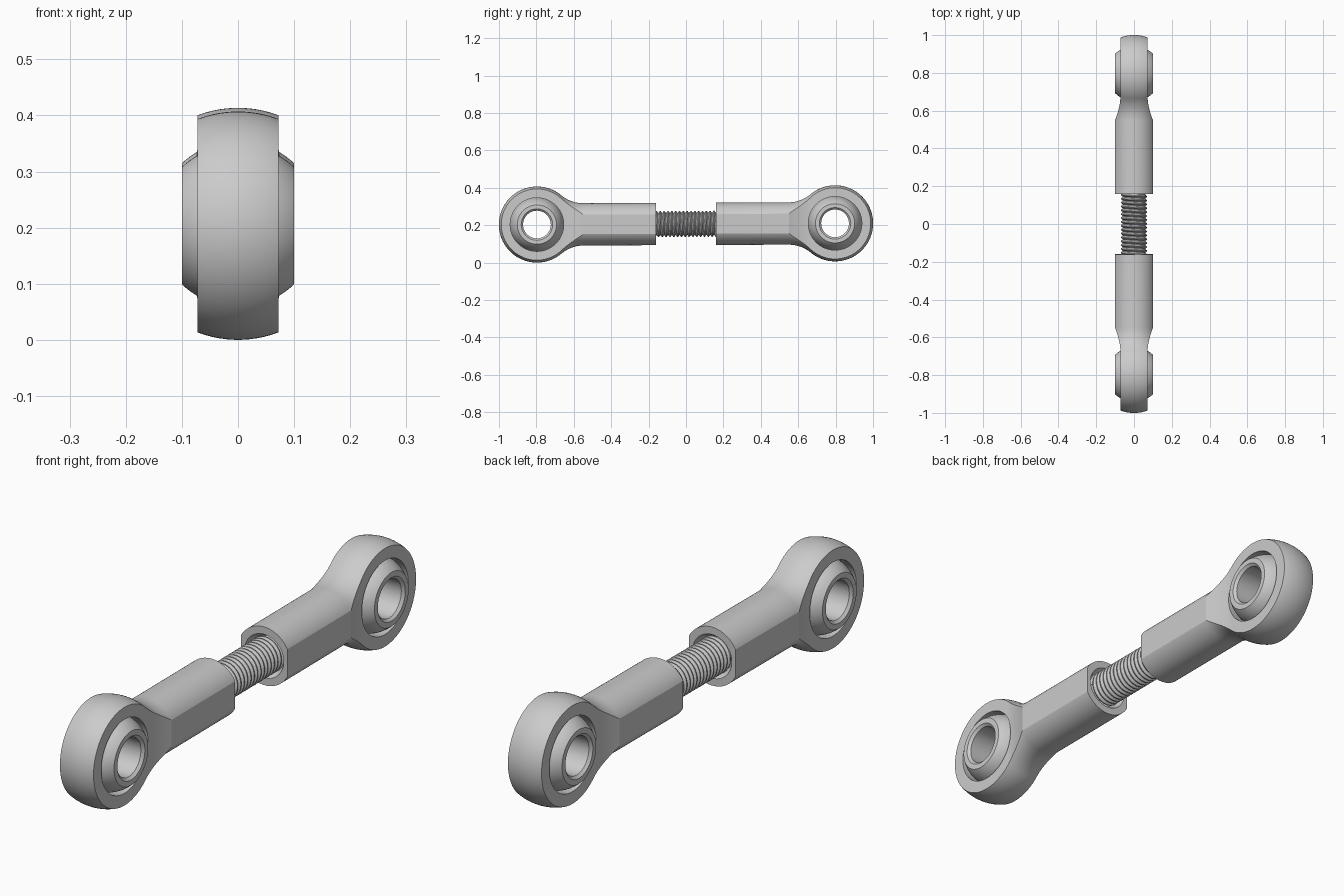
import bpy, bmesh
from math import sin, cos, pi, radians, atan2, hypot, sqrt
from mathutils import Matrix

if "Cube" in bpy.data.objects:
    bpy.data.objects.remove(bpy.data.objects["Cube"])

EYE_Y, EYE_R = 0.797, 0.2035      # eye centre distance and outer sphere radius
SHANK_R, SHANK_X = 0.113, 0.10    # shank radius and flat half-width
SHANK_END = EYE_Y - 0.16          # shank end, measured from the eye centre
EYE_X = 0.072                     # eye half-width
# the whole rod leans very slightly
LEAN = Matrix.Translation((0, 0, 0.2068)) @ Matrix.Rotation(0.0041, 4, 'X')


def finish(name, bm):
    bmesh.ops.remove_doubles(bm, verts=bm.verts, dist=1e-5)
    bmesh.ops.recalc_face_normals(bm, faces=bm.faces)
    me = bpy.data.meshes.new(name)
    bm.to_mesh(me)
    bm.free()
    ob = bpy.data.objects.new(name, me)
    bpy.context.collection.objects.link(ob)
    return ob


def lathe(name, pts, axis='Y', n=96, closed=False):
    """Revolve (radius, position) points round the Y or X axis."""
    bm = bmesh.new()
    rings = []
    for i in range(n):
        a = 2 * pi * (i + 0.5) / n
        rings.append([bm.verts.new((r * cos(a), p, r * sin(a)) if axis == 'Y'
                                   else (p, r * cos(a), r * sin(a))) for r, p in pts])
    m = len(pts)
    for i in range(n):
        a, b = rings[i], rings[(i + 1) % n]
        for j in range(m if closed else m - 1):
            k = (j + 1) % m
            bm.faces.new((a[j], a[k], b[k], b[j]))
    return finish(name, bm)


def select(ob):
    bpy.ops.object.select_all(action='DESELECT')
    ob.select_set(True)
    bpy.context.view_layer.objects.active = ob


def boolean(ob, cutter, op):
    mod = ob.modifiers.new(op, 'BOOLEAN')
    mod.operation, mod.object, mod.solver = op, cutter, 'EXACT'
    select(ob)
    bpy.ops.object.modifier_apply(modifier=mod.name)
    bpy.data.objects.remove(cutter)


def smooth(ob, deg):
    select(ob)
    bpy.ops.object.shade_smooth_by_angle(angle=radians(deg))


# Housing: sphere blended by a fillet into a cylinder, with a countersunk end
fc, fr = (0.25, SHANK_R + 0.187), 0.187
t = atan2(fc[1], fc[0])
prof = [(EYE_R * sin(a), EYE_R * cos(a)) for a in (pi + (t - pi) * i / 40 for i in range(41))]
for i in range(1, 17):
    a = t - pi + (pi / 2 - t) * i / 16
    prof.append((fc[1] + fr * sin(a), fc[0] + fr * cos(a)))
prof += [(SHANK_R, SHANK_END), (0.084, SHANK_END), (0.066, SHANK_END - 0.03), (0, SHANK_END - 0.03)]
prof[0] = (0, -EYE_R)
housing = lathe("rod_end_housing_front", prof)

# Side flats: narrow at the eye, curving out to the shank
side = [(EYE_X, -0.3)]
for i in range(13):
    u = i / 12
    side.append((EYE_X + (SHANK_X - EYE_X) * u ** 1.6, 0.13 + 0.117 * u))
side.append((SHANK_X, 0.8))
outline = side + [(-x, y) for x, y in reversed(side)]
bm = bmesh.new()
face = bm.faces.new([bm.verts.new((x, y, -0.4)) for x, y in outline])
ext = bmesh.ops.extrude_face_region(bm, geom=[face])
for v in ext['geom']:
    if isinstance(v, bmesh.types.BMVert):
        v.co.z = 0.4
boolean(housing, finish("flats_cutter", bm), 'INTERSECT')

# Eye opening
boolean(housing, lathe("eye_cutter", [(0, -0.3), (0.143, -0.3), (0.143, 0.3), (0, 0.3)], 'X'), 'DIFFERENCE')
smooth(housing, 20)

# Ball: truncated sphere with a chamfered bore
BALL_R, BALL_X = 0.1448, 0.10
ta = atan2(BALL_X, sqrt(BALL_R ** 2 - BALL_X ** 2))
prof = [(BALL_R * cos(a), BALL_R * sin(a)) for a in (-ta + 2 * ta * i / 24 for i in range(25))]
prof += [(0.084, BALL_X), (0.074, BALL_X - 0.01), (0.074, 0.01 - BALL_X), (0.084, -BALL_X)]
ball = lathe("pivot_ball_front", prof, 'X', 72, closed=True)
smooth(ball, 25)

# Place the front end and a turned copy at the back
for ob in (housing, ball):
    back = ob.copy()
    back.data = ob.data.copy()
    back.name = ob.name.replace("front", "back")
    bpy.context.collection.objects.link(back)
    ob.matrix_world = LEAN @ Matrix.Translation((0, -EYE_Y, 0))
    back.matrix_world = LEAN @ Matrix.Translation((0, EYE_Y, 0)) @ Matrix.Rotation(pi, 4, 'Z')

# Threaded rod: helical V thread
PITCH, TURNS, SEG = 0.0205, 19, 36
levels = [(0.060, 0), (0.060, 0.12), (0.070, 0.46), (0.070, 0.66)]
bm = bmesh.new()
rows = []
for i in range(TURNS * SEG + 1):
    a = 2 * pi * i / SEG
    y0 = PITCH * (i / SEG - TURNS / 2)
    rows.append([bm.verts.new((r * cos(a), y0 + f * PITCH, r * sin(a))) for r, f in levels])
for i in range(TURNS * SEG):
    a, b = rows[i], rows[i + 1]
    for j in range(3):
        bm.faces.new((a[j], a[j + 1], b[j + 1], b[j]))
    if i + 1 + SEG < len(rows):
        bm.faces.new((a[3], rows[i + SEG][0], rows[i + 1 + SEG][0], b[3]))
rod = finish("threaded_rod", bm)
rod.matrix_world = LEAN
smooth(rod, 25)
